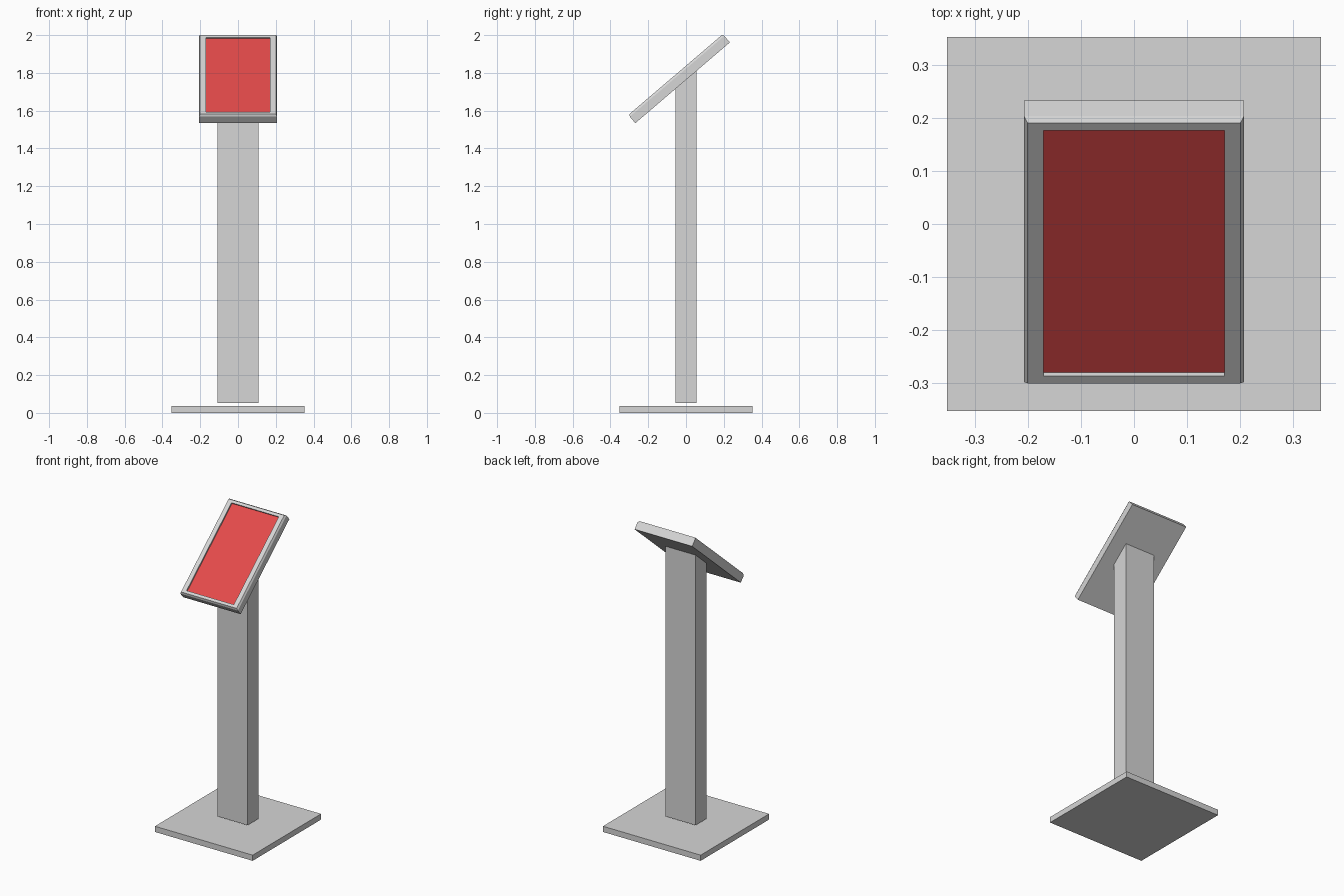
import bpy
import bmesh
from math import radians, tan
from mathutils import Matrix

cube = bpy.data.objects.get("Cube")
if cube:
    bpy.data.objects.remove(cube, do_unlink=True)


def make_material(name, color):
    mat = bpy.data.materials.new(name)
    mat.use_nodes = True
    mat.diffuse_color = color
    mat.node_tree.nodes["Principled BSDF"].inputs["Base Color"].default_value = color
    return mat


grey = make_material("grey metal", (0.67, 0.67, 0.67, 1))
red = make_material("red screen", (0.78, 0.07, 0.07, 1))


def finish(name, bm, *mats):
    bmesh.ops.recalc_face_normals(bm, faces=bm.faces)
    mesh = bpy.data.meshes.new(name)
    bm.to_mesh(mesh)
    bm.free()
    for mat in mats:
        mesh.materials.append(mat)
    obj = bpy.data.objects.new(name, mesh)
    bpy.context.collection.objects.link(obj)
    return obj


def box(width, depth, bottom, top):
    bm = bmesh.new()
    bmesh.ops.create_cube(bm, size=1)
    bmesh.ops.scale(bm, vec=(width, depth, top - bottom), verts=bm.verts)
    bmesh.ops.translate(bm, vec=(0, 0, (top + bottom) / 2), verts=bm.verts)
    return bm


TILT = radians(40.5)
HEAD_Y, HEAD_Z = -0.055, 1.791   # centre of the head's front face

# Floor plate
finish("base_plate", box(0.703, 0.703, 0, 0.037), grey)

# Column, its top slanted to meet the back of the head
bm = box(0.216, 0.11, 0.053, 1.7)
for v in bm.verts:
    if v.co.z > 1:
        v.co.z = HEAD_Z + (v.co.y - HEAD_Y) * tan(TILT) - 0.073
finish("column", bm, grey)

# Tilted head: nested rectangles (half width, half length, height)
# from the back, over the chamfered rim, down to the sunken screen
rings = [(0.207, 0.329, -0.057), (0.207, 0.329, -0.012), (0.2, 0.322, 0),
         (0.17, 0.304, 0), (0.17, 0.304, -0.01)]
bm = bmesh.new()
loops = [[bm.verts.new((sx * w, sy * h, z))
          for sx, sy in ((-1, -1), (1, -1), (1, 1), (-1, 1))]
         for w, h, z in rings]
bm.faces.new(loops[0])
for a, b in zip(loops, loops[1:]):
    for i in range(4):
        j = (i + 1) % 4
        bm.faces.new((a[i], a[j], b[j], b[i]))
screen = bm.faces.new(loops[-1])
screen.material_index = 1
bm.transform(Matrix.Translation((0, HEAD_Y, HEAD_Z)) @ Matrix.Rotation(TILT, 4, "X"))
finish("display_head", bm, grey, red)
